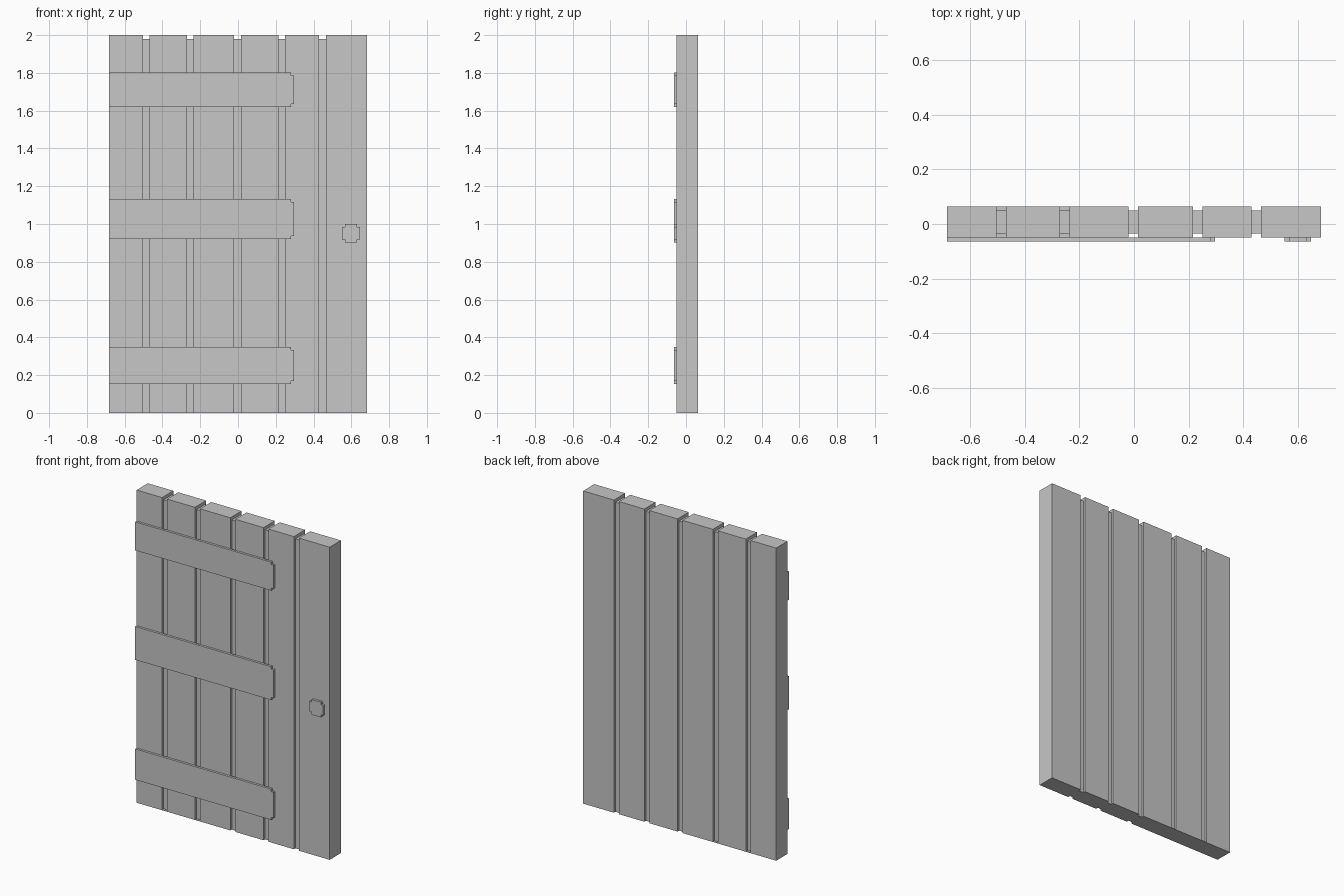
import bpy
import bmesh

if "Cube" in bpy.data.objects:
    bpy.data.objects.remove(bpy.data.objects["Cube"], do_unlink=True)

# Single plain grey
grey = bpy.data.materials.new("plain_grey")
grey.use_nodes = True
colour = (0.57, 0.57, 0.57, 1)
grey.diffuse_color = colour
grey.node_tree.nodes["Principled BSDF"].inputs["Base Color"].default_value = colour

FRONT, BACK = -0.049, 0.064
PLATE_FRONT = -0.064
RECESS = 0.015
HEIGHT = 2.0
NOTCH = 0.016


def extrude_profile(name, points, y0, y1):
    """Extrude an outline in the XZ plane from y0 to y1."""
    bm = bmesh.new()
    face = bm.faces.new([bm.verts.new((x, y0, z)) for x, z in points])
    moved = bmesh.ops.extrude_face_region(bm, geom=[face])["geom"]
    verts = [v for v in moved if isinstance(v, bmesh.types.BMVert)]
    bmesh.ops.translate(bm, verts=verts, vec=(0, y1 - y0, 0))
    bmesh.ops.recalc_face_normals(bm, faces=bm.faces)
    mesh = bpy.data.meshes.new(name)
    bm.to_mesh(mesh)
    bm.free()
    mesh.materials.append(grey)
    obj = bpy.data.objects.new(name, mesh)
    bpy.context.collection.objects.link(obj)
    return obj


def box(name, x0, x1, y0, y1, z0, z1):
    return extrude_profile(name, [(x0, z0), (x1, z0), (x1, z1), (x0, z1)], y0, y1)


def notched_plate(name, x0, x1, z0, z1, notch_left):
    """Iron plate with square notches cut out of its corners."""
    n = NOTCH
    right = [(x1 - n, z0), (x1 - n, z0 + n), (x1, z0 + n),
             (x1, z1 - n), (x1 - n, z1 - n), (x1 - n, z1)]
    left = [(x0, z1), (x0, z0)]
    if notch_left:
        left = [(x0 + n, z1), (x0 + n, z1 - n), (x0, z1 - n),
                (x0, z0 + n), (x0 + n, z0 + n), (x0 + n, z0)]
    return extrude_profile(name, right + left, PLATE_FRONT, FRONT)


# Upright planks
planks = [(-0.683, -0.503), (-0.468, -0.27), (-0.235, -0.02),
          (0.015, 0.215), (0.25, 0.43), (0.465, 0.683)]
for i, (x0, x1) in enumerate(planks, 1):
    box(f"plank_{i}", x0, x1, FRONT, BACK, 0, HEIGHT)

# Recessed strips joining neighbouring planks
for i, (a, b) in enumerate(zip(planks, planks[1:]), 1):
    box(f"groove_strip_{i}", a[1], b[0], FRONT + RECESS, BACK - RECESS, 0, HEIGHT - 0.02)

# Thin caps closing the bottom of the two grooves on the hinge side
for i in range(2):
    for side, y0, y1 in (("front", FRONT, FRONT + RECESS), ("back", BACK - RECESS, BACK)):
        box(f"groove_cap_{side}_{i + 1}", planks[i][1], planks[i + 1][0], y0, y1, 0, 0.003)

# Hinge straps
for name, z0, z1 in (("lower", 0.153, 0.35), ("middle", 0.92, 1.133), ("upper", 1.62, 1.802)):
    notched_plate(f"{name}_hinge_strap", -0.683, 0.296, z0, z1, False)

# Handle plate
notched_plate("handle_plate", 0.55, 0.647, 0.903, 1.0, True)
